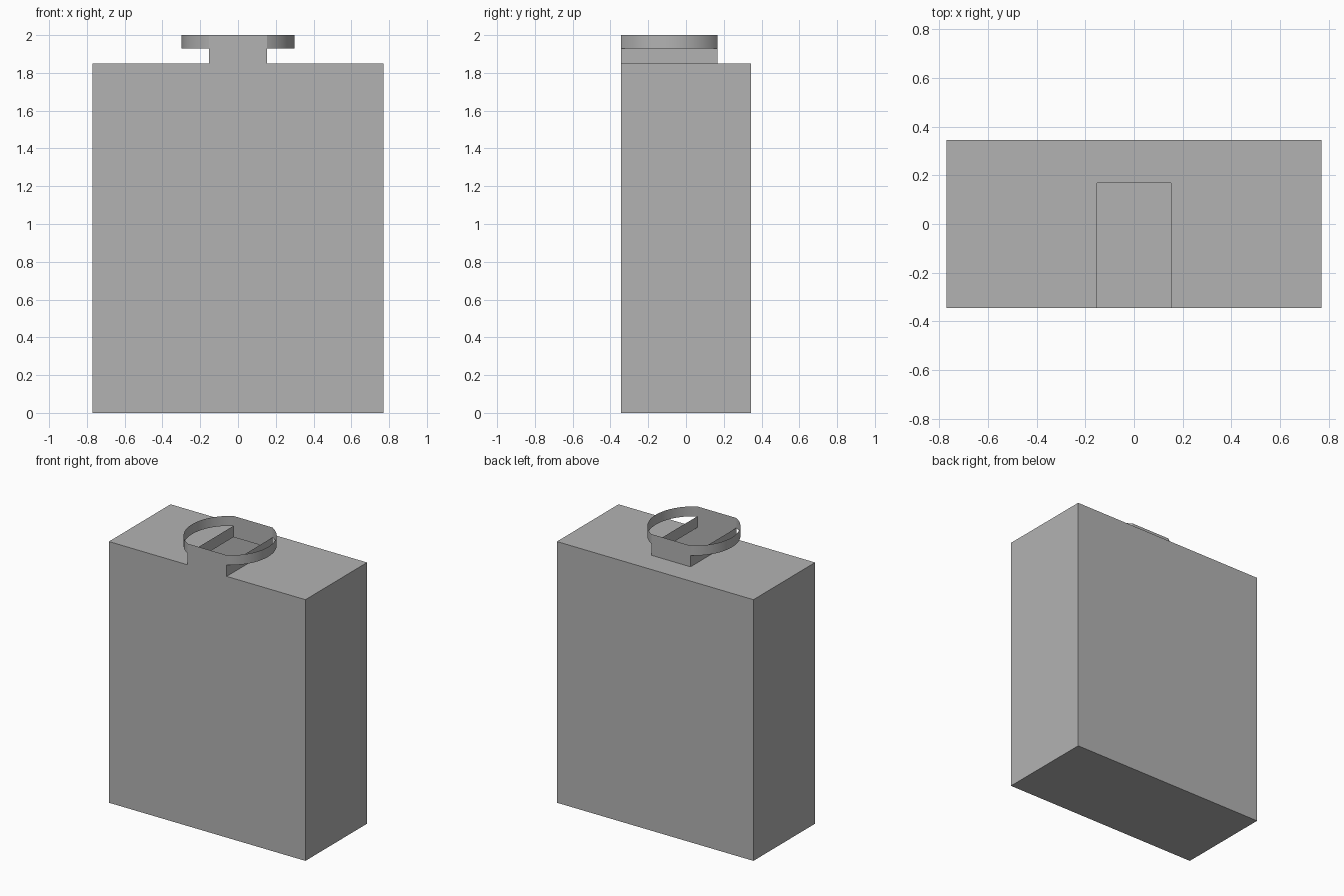
import bpy, bmesh, math

cube = bpy.data.objects.get("Cube")
if cube:
    bpy.data.objects.remove(cube, do_unlink=True)

W, D = 0.77, 0.345                     # body half width and half depth
SHOULDER, RIM, TOP = 1.85, 1.93, 2.0   # heights
N, BACK = 0.153, 0.168                 # neck half width and rear face
CY = (BACK - D) / 2                    # centre of the round collar

grey = bpy.data.materials.new("plain grey")
grey.use_nodes = True
grey.diffuse_color = (0.45, 0.45, 0.45, 1)
grey.node_tree.nodes["Principled BSDF"].inputs["Base Color"].default_value = grey.diffuse_color


def sheet(name, faces):
    """Thin-walled object made of flat polygons, welded at shared corners."""
    bm = bmesh.new()
    for face in faces:
        bm.faces.new([bm.verts.new(p) for p in face])
    bmesh.ops.remove_doubles(bm, verts=bm.verts, dist=0.0001)
    mesh = bpy.data.meshes.new(name)
    bm.to_mesh(mesh)
    bm.free()
    mesh.materials.append(grey)
    obj = bpy.data.objects.new(name, mesh)
    bpy.context.collection.objects.link(obj)
    return obj


def wall(a, b, z0, z1):
    """Upright panel over the line from a to b."""
    return [(*a, z0), (*b, z0), (*b, z1), (*a, z1)]


# Hollow body: front panel runs up into the neck, shoulder is notched for it
front = [(-W, 0), (W, 0), (W, SHOULDER), (N, SHOULDER), (N, TOP),
         (-N, TOP), (-N, SHOULDER), (-W, SHOULDER)]
shoulder = [(-W, -D), (-N, -D), (-N, BACK), (N, BACK),
            (N, -D), (W, -D), (W, D), (-W, D)]
sheet("body", [
    [(x, -D, z) for x, z in front],
    [(x, y, SHOULDER) for x, y in shoulder],
    wall((W, -D), (W, D), 0, SHOULDER),
    wall((W, D), (-W, D), 0, SHOULDER),
    wall((-W, D), (-W, -D), 0, SHOULDER),
    [(-W, D, 0), (W, D, 0), (W, -D, 0), (-W, -D, 0)],
])

# Neck: full-height rear panel and lower side panels
sheet("neck", [
    wall((N, BACK), (-N, BACK), SHOULDER, TOP),
    wall((N, -D), (N, BACK), SHOULDER, RIM),
    wall((-N, BACK), (-N, -D), SHOULDER, RIM),
])

# Collar: a curved band bulging out on each side of the neck
radius = math.hypot(N, BACK - CY)
spread = math.atan2(BACK - CY, N)
STEPS = 32
for side, label in ((1, "left"), (-1, "right")):
    arc = []
    for i in range(STEPS + 1):
        a = spread * (2 * i / STEPS - 1)
        arc.append((side * radius * math.cos(a), CY + side * radius * math.sin(a)))
    band = sheet(label + "_collar", [wall(p, q, RIM, TOP) for p, q in zip(arc, arc[1:])])
    for poly in band.data.polygons:
        poly.use_smooth = True
